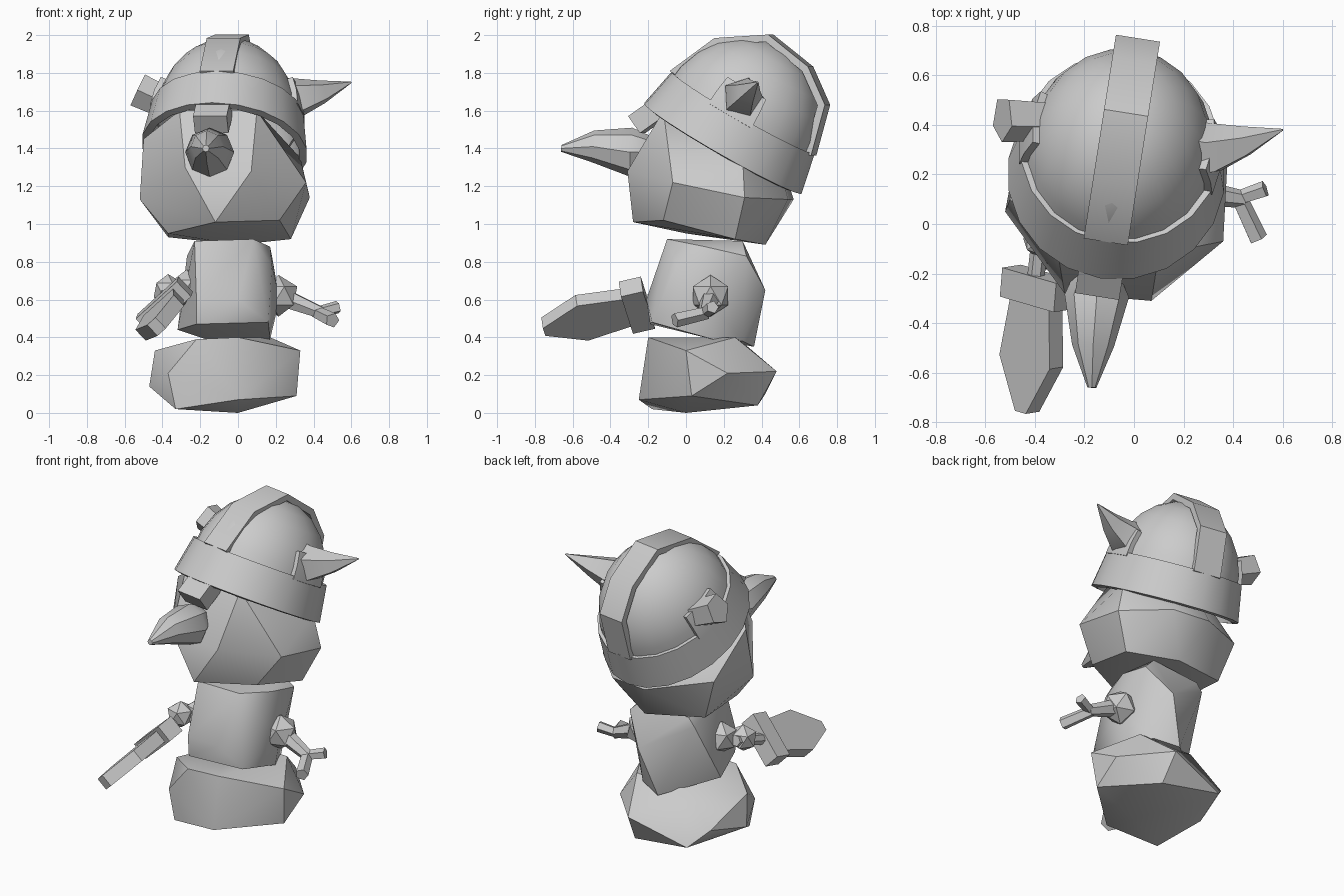
import bpy, bmesh
from math import sin, cos, radians, pi
from mathutils import Vector, Matrix

if "Cube" in bpy.data.objects:
    bpy.data.objects.remove(bpy.data.objects["Cube"])

stone = bpy.data.materials.new("plain_grey")
stone.use_nodes = True
GREY = (0.6, 0.6, 0.6, 1)
stone.diffuse_color = GREY
stone.node_tree.nodes["Principled BSDF"].inputs["Base Color"].default_value = GREY
parts = []


def finish(name, bm, matrix=Matrix(), recalc=True):
    if recalc:
        bmesh.ops.recalc_face_normals(bm, faces=bm.faces)
    mesh = bpy.data.meshes.new(name)
    bm.to_mesh(mesh)
    bm.free()
    mesh.materials.append(stone)
    obj = bpy.data.objects.new(name, mesh)
    obj.matrix_world = matrix
    bpy.context.collection.objects.link(obj)
    parts.append(obj)
    return obj


def hull(name, points):
    """Faceted lump around a few corner points."""
    bm = bmesh.new()
    for p in points:
        bm.verts.new(p)
    out = bmesh.ops.convex_hull(bm, input=bm.verts)
    loose = [v for v in out["geom_interior"] if isinstance(v, bmesh.types.BMVert)]
    bmesh.ops.delete(bm, geom=loose, context="VERTS")
    return finish(name, bm)


def tube(name, stations, sides=6):
    """Rings of the given radius along a path, closed at both ends."""
    bm = bmesh.new()
    pts = [Vector(s[0]) for s in stations]
    turn = (pts[-1] - pts[0]).to_track_quat("Z", "Y")
    rings = []
    for p, (_, r) in zip(pts, stations):
        ring = [(cos(2 * pi * k / sides), sin(2 * pi * k / sides)) for k in range(sides)]
        rings.append([bm.verts.new(p + turn @ Vector((r * a, r * b, 0))) for a, b in ring])
    for lo, hi in zip(rings, rings[1:]):
        for k in range(sides):
            n = (k + 1) % sides
            bm.faces.new((lo[k], lo[n], hi[n], hi[k]))
    bm.faces.new(rings[0])
    bm.faces.new(rings[-1])
    return finish(name, bm)


def blob(name, centre, radius):
    bm = bmesh.new()
    bmesh.ops.create_icosphere(bm, subdivisions=1, radius=radius)
    return finish(name, bm, Matrix.Translation(centre))


def shell(name, place, us, vs, matrix, thickness=0.04):
    """Curved plate sampled on a grid and thickened inwards."""
    bm = bmesh.new()
    grid = [[bm.verts.new(place(u, v)) for v in vs] for u in us]
    for a, b in zip(grid, grid[1:]):
        for k in range(len(vs) - 1):
            bm.faces.new((a[k], b[k], b[k + 1], a[k + 1]))
    bmesh.ops.remove_doubles(bm, verts=bm.verts, dist=0.0005)
    bm.normal_update()
    for f in bm.faces:
        if f.normal.dot(f.calc_center_median()) < 0:
            f.normal_flip()
    obj = finish(name, bm, matrix, recalc=False)
    mod = obj.modifiers.new("thickness", "SOLIDIFY")
    mod.thickness = thickness
    mod.offset = -1
    return obj


def span(a, b, n):
    return [radians(a + (b - a) * k / n) for k in range(n + 1)]


def box(name, size, matrix):
    bm = bmesh.new()
    bmesh.ops.create_cube(bm, size=1)
    bmesh.ops.scale(bm, vec=size, verts=bm.verts)
    return finish(name, bm, matrix)


# Base, torso and head lumps
hull("base", [(-.22, -.2, .39), (0, -.2, .4), (.33, 0, .33), (.17, .26, .4), (-.2, .28, .39),
              (-.44, 0, .33), (-.47, .05, .14), (-.37, -.18, .21), (.08, .48, .22), (-.4, .32, .2),
              (.32, .22, .21), (-.33, -.18, .02), (0, -.25, .07), (.31, .03, .09), (0, 0, 0),
              (.1, .38, .04), (-.3, .42, .1)])
hull("torso", [(-.23, -.08, .91), (.08, -.1, .92), (.17, .1, .88), (.1, .3, .91), (-.23, .3, .88),
               (-.22, -.2, .6), (0, -.21, .6), (.18, -.05, .78), (.22, .12, .6), (.05, .42, .65),
               (-.27, .3, .83), (.18, .32, .83), (-.22, -.19, .47), (.16, -.18, .48),
               (.17, .14, .39), (-.32, .1, .44), (-.05, .36, .35), (.1, .3, .38)])
hull("head", [(.36, -.07, 1.22), (.38, .31, 1.14), (.28, .26, .92), (.22, -.12, 1.02),
              (.07, -.31, 1.28), (-.12, -.28, 1.01), (-.28, -.28, 1.3), (-.31, -.1, 1.6),
              (.1, -.12, 1.6), (-.5, .1, 1.45), (-.52, .05, 1.13), (-.37, 0, .95),
              (-.37, .33, .93), (-.46, .37, 1.2), (0, .42, .89), (-.1, .57, 1.13),
              (.15, .54, 1.13), (.33, .3, 1.35), (0, .45, 1.5)])
tube("nose", [((-.15, -.2, 1.38), .09), ((-.15, -.29, 1.38), .13),
              ((-.165, -.49, 1.41), .085), ((-.17, -.66, 1.4), .018)], 8)

# Helmet, turned and tipped back
tilt = (Matrix.Translation((-.06, .27, 1.53)) @ Matrix.Rotation(radians(-9), 4, "Z")
        @ Matrix.Rotation(radians(-30), 4, "X"))


def ellipsoid(rx, ry, rz):
    return lambda lon, lat: (rx * cos(lon) * cos(lat), ry * sin(lon) * cos(lat), rz * sin(lat))


def band(lon, t):
    """Slightly tapering ring: t runs from the rim up to the top edge."""
    return (.44 - .035 * t) * cos(lon), (.485 - .045 * t) * sin(lon), .22 * t - .15


shell("helmet_dome", ellipsoid(.385, .43, .465), span(0, 360, 20), span(0, 90, 6), tilt, .02)
shell("helmet_band", band, span(0, 360, 20), (0, 1), tilt)
crest = [(-.44, .07), (-.32, .34), (-.08, .5), (.19, .46), (.37, .33), (.44, .06)]
shell("helmet_crest", lambda p, s: (s * .09, *p), crest, (-1, 1), tilt)
for side, middle in (("left", 0), ("right", 180)):
    shell(side + "_horn_plate", ellipsoid(.415, .46, .48), span(middle - 17, middle + 17, 2),
          span(6, 27, 2), tilt, .04)
box("nose_guard", (.18, .11, .16), tilt @ Matrix.Translation((0, -.43, -.2))
    @ Matrix.Rotation(radians(-25), 4, "X"))

# Horns: one whole, one broken off flat
tube("left_horn", [((.25, .31, 1.66), .13), ((.32, .3, 1.67), .11),
                   ((.45, .33, 1.7), .065), ((.6, .38, 1.75), .004)], 5)
tube("right_horn_stump", [((-.36, .42, 1.63), .085), ((-.53, .425, 1.71), .095)], 5)

# Left arm with open hand
blob("left_shoulder", (.215, .13, .62), .11)
tube("left_arm", [((.24, .13, .61), .055), ((.44, .1, .53), .035)])
tube("left_thumb", [((.41, .1, .53), .03), ((.53, .14, .56), .035)], 5)
tube("left_fingers", [((.42, .11, .53), .035), ((.5, -.06, .49), .04)], 5)

# Right arm holding the sword
blob("right_shoulder", (-.27, .02, .66), .1)
blob("right_fist", (-.37, -.06, .65), .085)
tube("sword_grip", [((-.37, .02, .66), .035), ((-.4, -.25, .58), .035)])
along = Vector((-.08, -.96, -.22)).normalized()
thick = Vector((-.67, 0, .74)).cross(along).cross(along).normalized()
wide = along.cross(thick)
sword = Matrix((wide, along, thick)).transposed().to_4x4()
sword.translation = (-.39, -.26, .57)
box("sword_guard", (.3, .12, .11), sword)

bm = bmesh.new()
outline = [(-.1, 0), (.1, 0), (.14, .3), (.03, .51), (-.03, .51), (-.14, .3)]
face = bm.faces.new([bm.verts.new((x, y, -.04)) for x, y in outline])
top = bmesh.ops.extrude_face_region(bm, geom=[face])["geom"]
bmesh.ops.translate(bm, vec=(0, 0, .08), verts=[v for v in top if isinstance(v, bmesh.types.BMVert)])
finish("sword_blade", bm, sword)

# Bake the plate thickness, then soft facets with crisp edges
bpy.ops.object.select_all(action="DESELECT")
for obj in parts:
    obj.select_set(True)
bpy.context.view_layer.objects.active = parts[0]
bpy.ops.object.convert(target="MESH")
bpy.ops.object.shade_smooth_by_angle(angle=radians(35))
